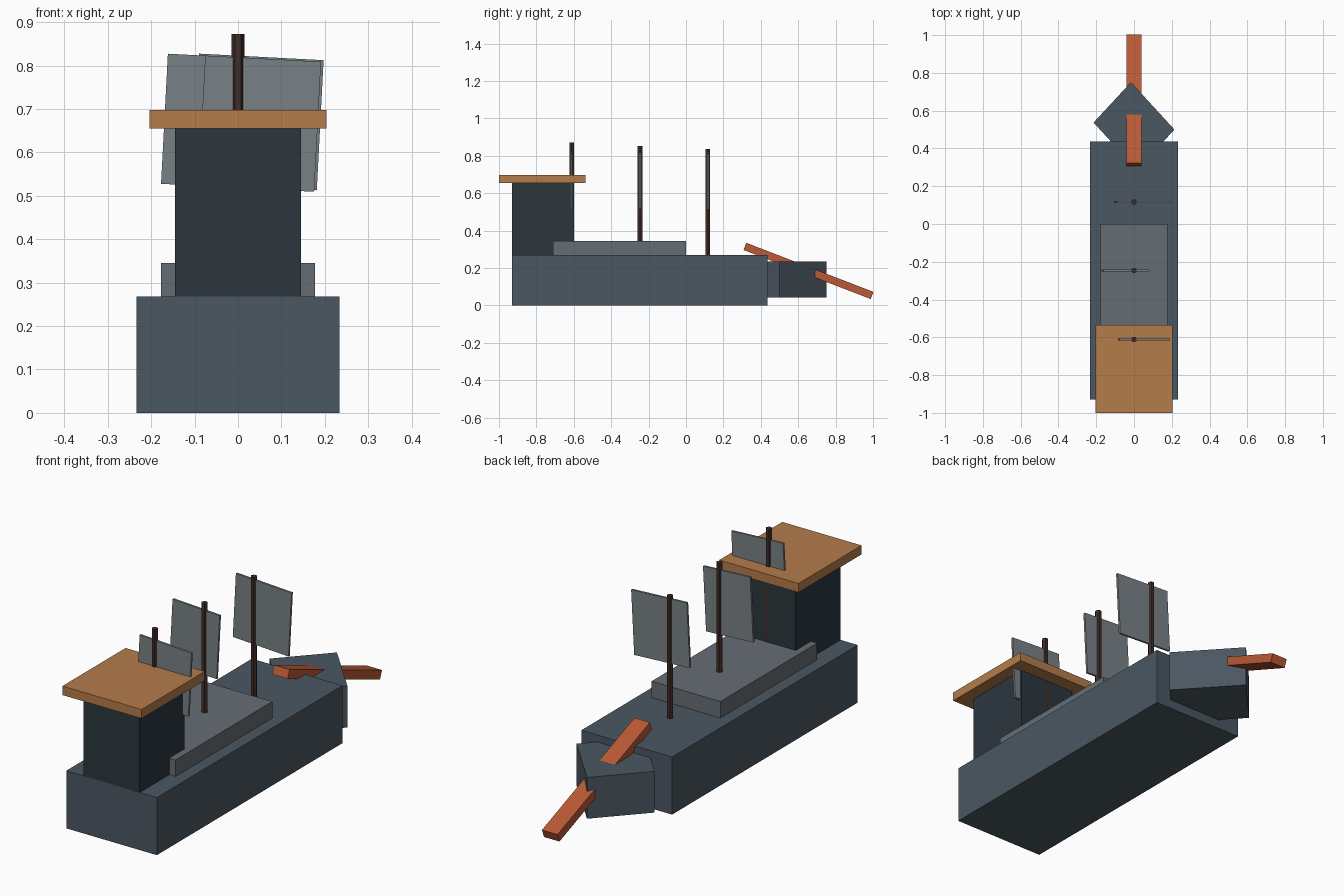
import bpy
from math import radians

if "Cube" in bpy.data.objects:
    bpy.data.objects.remove(bpy.data.objects["Cube"])


def material(name, rgb):
    m = bpy.data.materials.new(name)
    m.diffuse_color = (*rgb, 1)
    m.use_nodes = True
    m.node_tree.nodes["Principled BSDF"].inputs["Base Color"].default_value = m.diffuse_color
    return m


SLATE = material("slate", (0.07, 0.095, 0.12))
DARK = material("dark_slate", (0.025, 0.037, 0.048))
GREY = material("deck_grey", (0.13, 0.155, 0.175))
CLOTH = material("sail_grey", (0.19, 0.22, 0.24))
TAN = material("tan_wood", (0.46, 0.2, 0.07))
RUST = material("rust_wood", (0.49, 0.1, 0.035))
BROWN = material("dark_wood", (0.05, 0.026, 0.02))


def box(name, center, size, mat, rot=(0, 0, 0)):
    bpy.ops.mesh.primitive_cube_add(size=1, location=center, rotation=[radians(a) for a in rot])
    ob = bpy.context.object
    ob.name = name
    ob.scale = size
    bpy.ops.object.transform_apply(location=False, rotation=False, scale=True)
    ob.data.materials.append(mat)
    return ob


def prism(name, outline, z0, z1, mat):
    n = len(outline)
    verts = [(x, y, z) for z in (z0, z1) for x, y in outline]
    faces = [tuple(reversed(range(n))), tuple(range(n, 2 * n))]
    faces += [(i, (i + 1) % n, n + (i + 1) % n, n + i) for i in range(n)]
    me = bpy.data.meshes.new(name)
    me.from_pydata(verts, [], faces)
    me.materials.append(mat)
    ob = bpy.data.objects.new(name, me)
    bpy.context.collection.objects.link(ob)
    return ob


# Hull, raised deck and stern cabin with overhanging roof
box("hull", (0, -0.247, 0.134), (0.467, 1.366, 0.268), SLATE)
box("raised_deck", (0, -0.356, 0.305), (0.354, 0.712, 0.08), GREY)
box("stern_cabin", (0, -0.765, 0.46), (0.29, 0.33, 0.39), DARK)
box("cabin_roof", (0, -0.768, 0.676), (0.408, 0.464, 0.042), TAN)

# Bow: a skewed diamond block with its rear corner buried in the hull
prism("bow", [(-0.016, 0.751), (-0.214, 0.537), (0.016, 0.286), (0.214, 0.50)], 0.043, 0.235, SLATE)

# Ram beam sloping down through the bow
box("bow_ram", (0, 0.655, 0.184), (0.08, 0.729, 0.041), RUST, (-21.1, 0, 0))

# Masts with tilted sails: y, base z, top z, sail centre x, z, width
RIG = [
    ("fore", 0.117, 0.26, 0.837, 0.046, 0.670, 0.287),
    ("main", -0.246, 0.33, 0.853, -0.048, 0.671, 0.243),
    ("rear", -0.611, 0.33, 0.872, 0.050, 0.666, 0.267),
]
for label, y, z0, z1, sx, sz, w in RIG:
    bpy.ops.mesh.primitive_cylinder_add(vertices=6, radius=0.0145, depth=z1 - z0,
                                        location=(0, y, (z0 + z1) / 2), rotation=(0, 0, radians(30)))
    mast = bpy.context.object
    mast.name = label + "_mast"
    mast.data.materials.append(BROWN)
    box(label + "_sail", (sx, y, sz), (w, 0.01, 0.30), CLOTH, (0, 3, 0))
